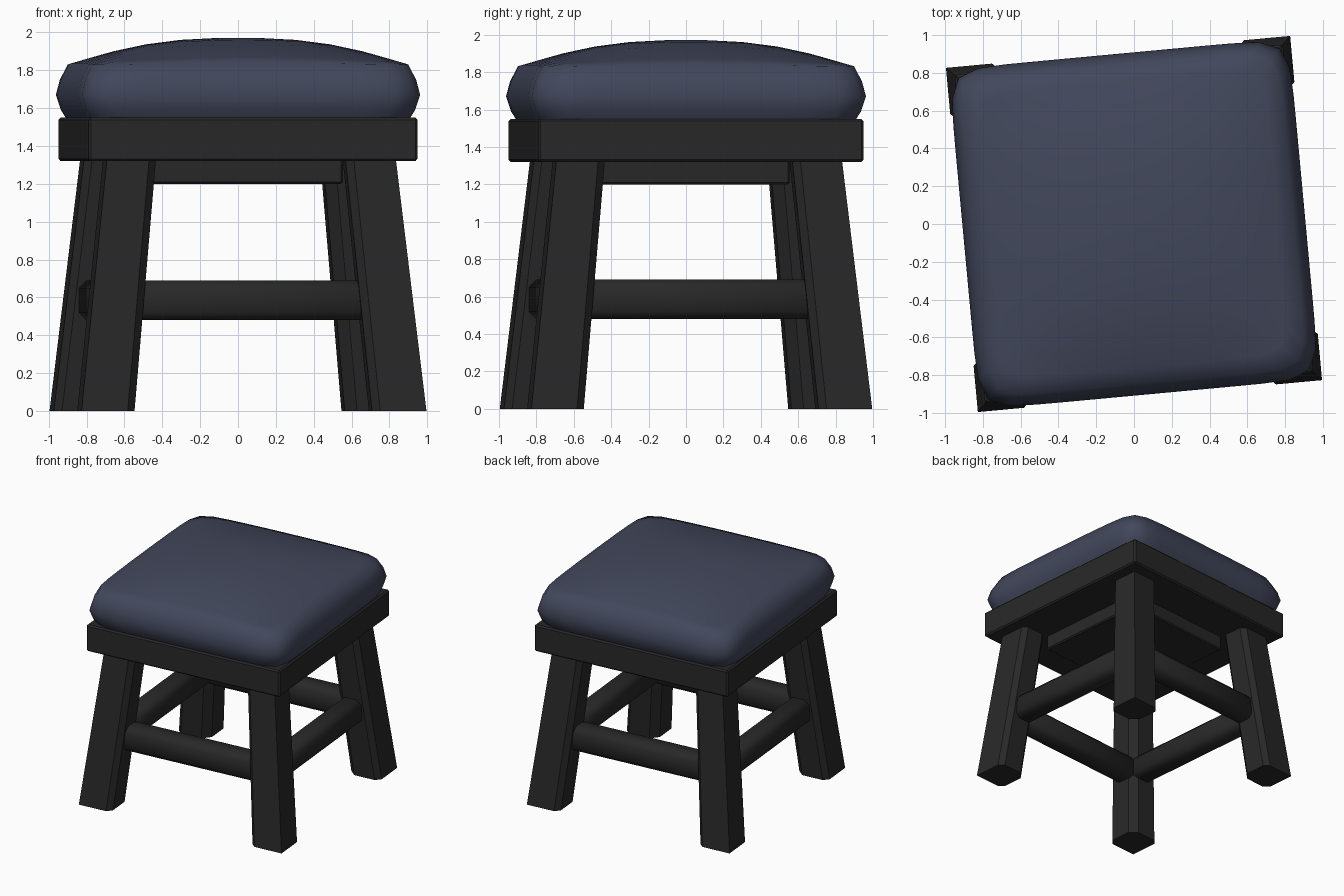
import bpy, bmesh, math
from mathutils import Matrix

if "Cube" in bpy.data.objects:
    bpy.data.objects.remove(bpy.data.objects["Cube"])

TURN = Matrix.Rotation(math.radians(5.3), 4, 'Z')  # stool stands slightly turned


def material(name, rgb):
    m = bpy.data.materials.new(name)
    m.diffuse_color = (*rgb, 1)
    m.use_nodes = True
    m.node_tree.nodes["Principled BSDF"].inputs["Base Color"].default_value = m.diffuse_color
    return m


BLACK = material("black wood", (0.021, 0.021, 0.021))
NAVY = material("navy fabric", (0.054, 0.063, 0.105))


def finish(name, bm, mat, angle=35, spin=0):
    bmesh.ops.recalc_face_normals(bm, faces=bm.faces)
    me = bpy.data.meshes.new(name)
    bm.to_mesh(me)
    bm.free()
    me.transform(TURN @ Matrix.Rotation(spin, 4, 'Z'))
    me.materials.append(mat)
    ob = bpy.data.objects.new(name, me)
    bpy.context.collection.objects.link(ob)
    bpy.ops.object.select_all(action='DESELECT')
    ob.select_set(True)
    bpy.context.view_layer.objects.active = ob
    bpy.ops.object.shade_smooth_by_angle(angle=math.radians(angle))


def loft(rings):
    """Skin a stack of equal-length point rings and cap both ends."""
    bm = bmesh.new()
    vs = [[bm.verts.new(p) for p in r] for r in rings]
    n = len(vs[0])
    for a, b in zip(vs, vs[1:]):
        for i in range(n):
            bm.faces.new((a[i], a[(i + 1) % n], b[(i + 1) % n], b[i]))
    bm.faces.new(vs[0])
    bm.faces.new(vs[-1])
    return bm


def box(half_x, half_y, z0, z1, bevel, y=0):
    bm = bmesh.new()
    bmesh.ops.create_cube(bm, size=1)
    for v in bm.verts:
        v.co = (v.co.x * 2 * half_x, y + v.co.y * 2 * half_y,
                z0 + (v.co.z + 0.5) * (z1 - z0))
    if bevel:
        bmesh.ops.bevel(bm, geom=bm.edges[:], offset=bevel, segments=1,
                        affect='EDGES')
    return bm


def leg_ring(o, i, z):
    """Square section, sharp outer corner and chamfered inner ones."""
    c = 0.04
    pts = [(o, o), (o, i + c), (o - c, i), (i + 0.06, i), (i, i + 0.06),
           (i, o - c), (i + c, o)]
    return [(-x, -y, z) for x, y in pts]


# splayed legs and the stretchers between them
sides = ("front", "right", "back", "left")
corners = ("front_left", "front_right", "back_right", "back_left")
for k in range(4):
    spin = k * math.pi / 2
    finish(corners[k] + "_leg",
           loft([leg_ring(0.915, 0.63, 0), leg_ring(0.763, 0.50, 1.36)]),
           BLACK, spin=spin)
    finish(sides[k] + "_stretcher",
           box(0.68, 0.095, 0.48, 0.69, 0.04, y=-0.695), BLACK, 50, spin)

# seat frame and the block under it
finish("seat_frame", box(0.873, 0.873, 1.32, 1.55, 0.012), BLACK)
finish("under_seat_block", box(0.51, 0.51, 1.2, 1.34, 0.01), BLACK)


# padded cushion: rounded-square rings, bulging side, domed top
def cushion_ring(half, z=None, power=12):
    ring = []
    n = 48
    for j in range(n):
        # walk evenly round a square, then round its corners
        s, t = divmod(j, n // 4)
        u = t / (n // 4) * 2 - 1
        x, y = ((u, -1), (1, u), (-u, 1), (-1, -u))[s]
        r = (abs(x) ** power + abs(y) ** power) ** (1 / power)
        x, y = x / r * half, y / r * half
        h = z
        if h is None:
            fx = 1 - min(1, abs(x) / 0.85) ** 2.4
            fy = 1 - min(1, abs(y) / 0.85) ** 2.4
            h = 1.825 + 0.147 * (0.85 * fx * fy + 0.075 * (fx + fy))
        ring.append((x, y, h))
    return ring


side = [(0.85, 1.54), (0.88, 1.59), (0.905, 1.67), (0.885, 1.75)]
rings = [cushion_ring(h, z) for h, z in side]
rings += [cushion_ring(h) for h in (0.845, 0.76, 0.64, 0.48, 0.3, 0.1)]
finish("cushion", loft(rings), NAVY, 50)
